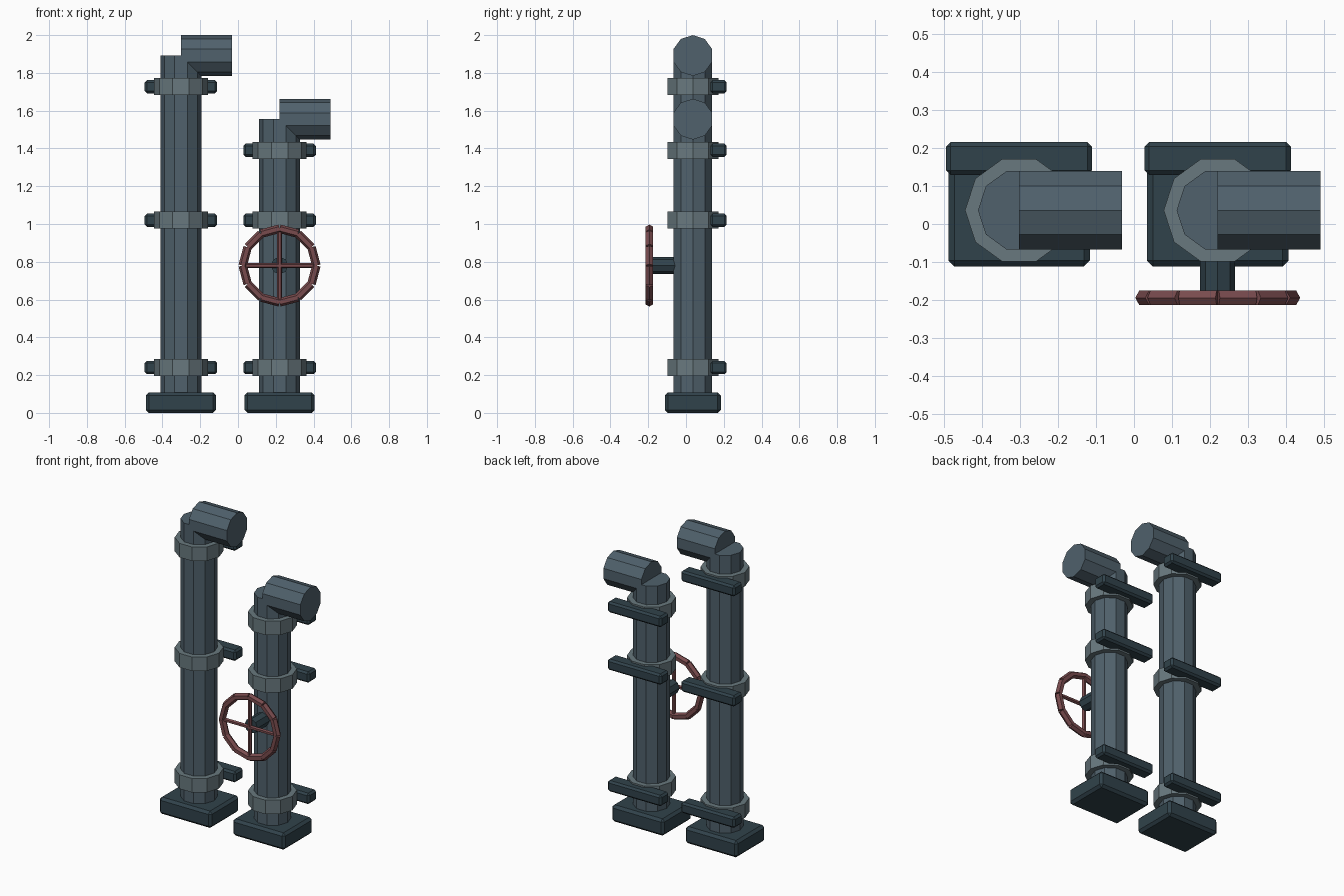
import bpy, bmesh, math
from mathutils import Vector

if "Cube" in bpy.data.objects:
    bpy.data.objects.remove(bpy.data.objects["Cube"])

CY = 0.036  # depth of the pipe axes


def material(name, r, g, b):
    m = bpy.data.materials.new(name)
    m.diffuse_color = (r, g, b, 1)
    m.use_nodes = True
    m.node_tree.nodes["Principled BSDF"].inputs["Base Color"].default_value = m.diffuse_color
    return m


PIPE = material("pipe_steel", 0.08, 0.12, 0.15)
COLLAR = material("collar_steel", 0.14, 0.19, 0.21)
DARK = material("dark_iron", 0.03, 0.055, 0.07)
RED = material("wheel_red", 0.19, 0.07, 0.075)


def finish(name, bm, mat):
    bmesh.ops.recalc_face_normals(bm, faces=bm.faces)
    me = bpy.data.meshes.new(name)
    bm.to_mesh(me)
    bm.free()
    me.materials.append(mat)
    ob = bpy.data.objects.new(name, me)
    bpy.context.collection.objects.link(ob)
    return ob


def add_prism(bm, p0, p1, r, sides, corner):
    """Closed prism from p0 to p1 with one edge in the corner direction."""
    p0, p1, u = Vector(p0), Vector(p1), Vector(corner).normalized()
    v = (p1 - p0).normalized().cross(u)
    rings = []
    for p in (p0, p1):
        angles = [math.tau * i / sides for i in range(sides)]
        rings.append([bm.verts.new(p + r * (u * math.cos(a) + v * math.sin(a))) for a in angles])
    a, b = rings
    bm.faces.new(a)
    bm.faces.new(b)
    for i in range(sides):
        j = (i + 1) % sides
        bm.faces.new((a[i], a[j], b[j], b[i]))


def prism(name, p0, p1, r, sides, corner, mat):
    bm = bmesh.new()
    add_prism(bm, p0, p1, r, sides, corner)
    return finish(name, bm, mat)


def box(name, center, size, bevel, mat):
    bm = bmesh.new()
    bmesh.ops.create_cube(bm, size=1)
    bmesh.ops.scale(bm, vec=size, verts=bm.verts)
    bmesh.ops.translate(bm, vec=center, verts=bm.verts)
    bmesh.ops.bevel(bm, geom=bm.edges[:], offset=bevel, segments=1, affect='EDGES')
    return finish(name, bm, mat)


def standpipe(side, x, top, collar_heights):
    # foot block, upright pipe and side outlet
    box(side + "_base", (x, CY, 0.054), (0.372, 0.296, 0.108), 0.016, DARK)
    prism(side + "_upright_pipe", (x, CY, 0.06), (x, CY, top), 0.108, 10, (1, 0, 0), PIPE)
    prism(side + "_outlet_pipe", (x, CY, top), (x + 0.27, CY, top), 0.108, 10, (0, 0, 1), PIPE)
    # collars, each with a wall bracket behind
    for i, z in enumerate(collar_heights, 1):
        prism(f"{side}_collar_{i}", (x, CY, z - 0.045), (x, CY, z + 0.045), 0.142, 10, (1, 0, 0), COLLAR)
        box(f"{side}_bracket_{i}", (x, 0.172, z), (0.384, 0.086, 0.07), 0.012, DARK)


standpipe("left", -0.302, 1.892, (0.24, 1.02, 1.727))
standpipe("right", 0.22, 1.555, (0.24, 1.02, 1.39))

# valve stem
WX, WY, WZ = 0.22, -0.194, 0.78
prism("valve_stem", (WX, -0.03, WZ), (WX, -0.182, WZ), 0.046, 8, (0, 0, 1), DARK)


# handwheel rim from twelve straight bars
def rim(i, radius=0.195):
    a = math.tau * i / 12
    return Vector((WX + radius * math.cos(a), WY, WZ + radius * math.sin(a)))


bm = bmesh.new()
for i in range(12):
    p, q = rim(i), rim(i + 1)
    add_prism(bm, p, q, 0.0225, 6, (p + q) / 2 - Vector((WX, WY, WZ)))
finish("handwheel_rim", bm, RED)

# crossed spokes
bm = bmesh.new()
for i in (0, 3):
    add_prism(bm, rim(i), rim(i + 6), 0.013, 6, rim(i + 3) - rim(i + 9))
finish("handwheel_spokes", bm, RED)
